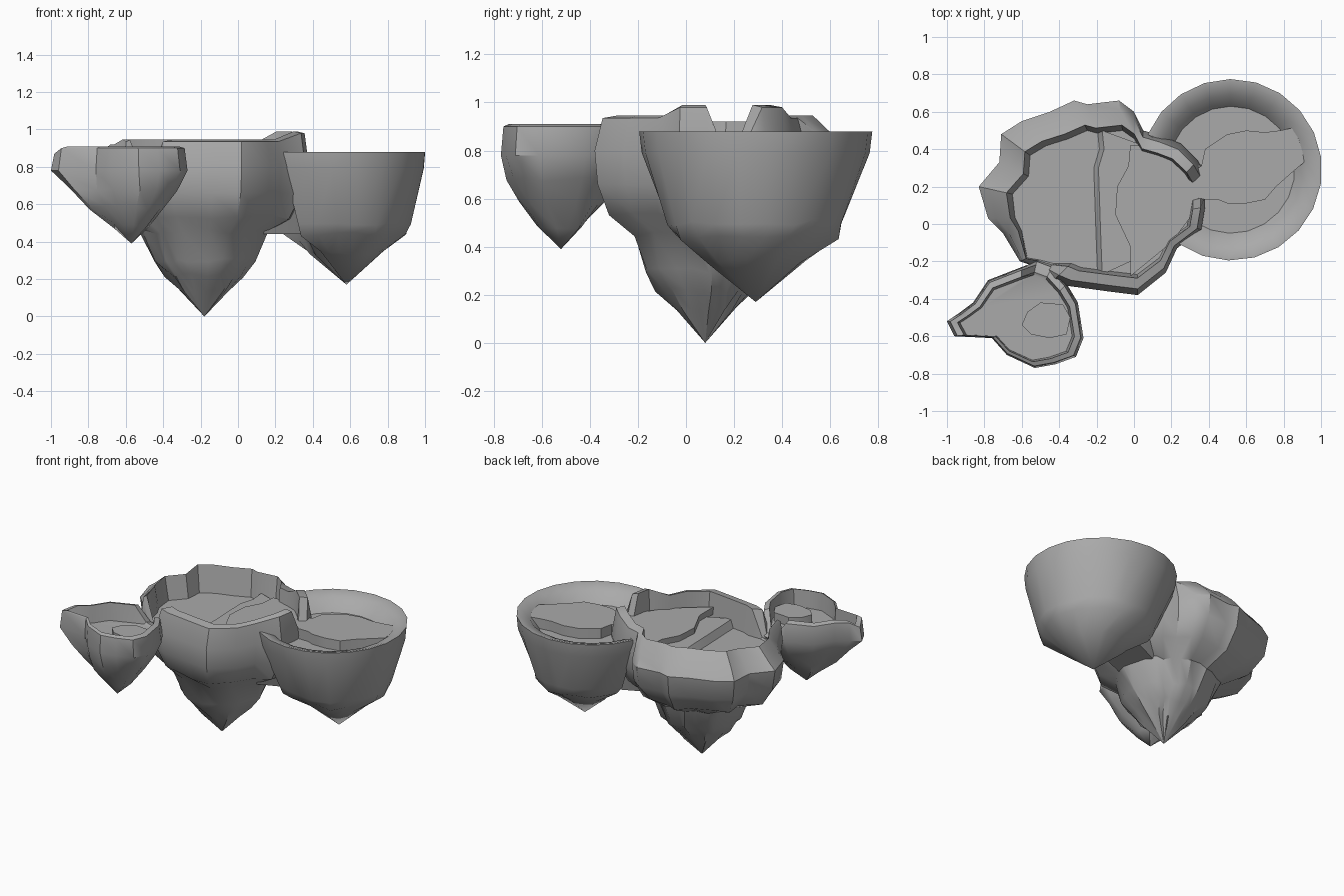
import bpy
import bmesh
import math
import random
from mathutils import Vector

random.seed(4)

if "Cube" in bpy.data.objects:
    bpy.data.objects.remove(bpy.data.objects["Cube"], do_unlink=True)

# Single stone colour
stone = bpy.data.materials.new("grey_stone")
stone.use_nodes = True
GREY = (0.4, 0.4, 0.4, 1)
stone.diffuse_color = GREY
stone.node_tree.nodes["Principled BSDF"].inputs["Base Color"].default_value = GREY


def finish(name, bm):
    """Turn a bmesh into a shaded object with the stone material."""
    bmesh.ops.recalc_face_normals(bm, faces=bm.faces)
    mesh = bpy.data.meshes.new(name)
    bm.to_mesh(mesh)
    bm.free()
    mesh.materials.append(stone)
    obj = bpy.data.objects.new(name, mesh)
    bpy.context.collection.objects.link(obj)
    bpy.ops.object.select_all(action='DESELECT')
    obj.select_set(True)
    bpy.context.view_layer.objects.active = obj
    bpy.ops.object.shade_smooth_by_angle(angle=math.radians(35))


def bridge(bm, lower, upper):
    count = len(lower)
    for i in range(count):
        j = (i + 1) % count
        bm.faces.new((lower[i], lower[j], upper[j], upper[i]))


# rings: (height, scale about the tip), bottom to top
# rim: (inward fraction, drop below the crest), outside to inside
# inset: old centre, new centre and scale from outline to floor
# heights, slope, wall: crest height, outward slope, wall thickness by point
def island(name, outline, tip, rings, rim, crest, inset, floor,
           heights={}, slope={}, wall={}):
    """Loft an inverted rock cone with a walled basin in its top."""
    bm = bmesh.new()
    tip = Vector(tip)
    old, new, scale = inset
    tops = [heights.get(i, crest) for i in range(len(outline))]
    points = [Vector(p) for p in outline]
    inner = []
    for i, p in enumerate(points):
        mapped = Vector([new[k] + scale[k] * (p[k] - old[k]) for k in range(2)])
        inner.append(p.lerp(mapped, wall.get(i, 1)))
    mean = sum((p - tip.xy).length for p in points) / len(points)

    # Rocky underside, rounder towards the tip
    loops = []
    for z, size in rings:
        loop = []
        rough = 0.012 if size < 0.9 else 0
        blend = min(1, 1.5 * (1 - size))
        for p, top in zip(points, tops):
            arm = p - tip.xy
            reach = arm.length + (mean - arm.length) * blend
            flat = tip.xy + arm.normalized() * reach * size
            jolt = Vector([random.uniform(-rough, rough) for _ in range(3)])
            loop.append(bm.verts.new(Vector((*flat, min(z, top - 0.01))) + jolt))
        loops.append(loop)

    # Rim, basin wall and floor
    for fraction, drop in rim:
        loop = []
        for i, p in enumerate(points):
            flat = p.lerp(inner[i], fraction)
            loop.append(bm.verts.new((*flat, tops[i] - drop * slope.get(i, 1))))
        loops.append(loop)
    loops.append([bm.verts.new((*p, floor)) for p in inner])

    for lower, upper in zip(loops, loops[1:]):
        bridge(bm, lower, upper)
    bm.faces.new(loops[-1])

    # Pointed bottom
    point = bm.verts.new(tip)
    first = loops[0]
    for i, vert in enumerate(first):
        bm.faces.new((point, vert, first[(i + 1) % len(first)]))
    finish(name, bm)


def slab(name, base, top, low, high):
    """Solid between a base polygon and a matching top polygon."""
    bm = bmesh.new()
    lower = [bm.verts.new((x, y, low)) for x, y in base]
    upper = [bm.verts.new((x, y, high)) for x, y in top]
    bridge(bm, lower, upper)
    bm.faces.new(lower)
    bm.faces.new(upper)
    finish(name, bm)


# Main island: gate posts on its left, a channel at its front right corner
main_outline = [
    (-.83, .2), (-.72, .33), (-.71, .48), (-.6, .55), (-.45, .6), (-.32, .66),
    (-.25, .64), (-.08, .66), (0, .6), (.05, .5), (.15, .47), (.25, .43),
    (.34, .34), (.38, .27), (.38, .15), (.38, .09), (.36, -.03), (.23, -.13),
    (.17, -.26), (.02, -.38), (-.14, -.36), (-.36, -.33), (-.43, -.3),
    (-.48, -.25), (-.55, -.22), (-.61, -.2), (-.7, -.05), (-.78, .03),
]
gate_post, gate_gap, channel, low_rim = 0.99, 0.85, 0.77, 0.92
main_heights = {
    0: low_rim, 1: low_rim, 27: low_rim,
    11: gate_post, 12: gate_post, 13: gate_gap, 14: gate_gap,
    15: gate_post, 16: gate_post, 23: channel, 24: channel,
}
shoulder = {i: 8 for i in (*range(9), 26, 27)}
island(
    "main_island", main_outline, (-.18, .08, 0),
    rings=[(.14, .23), (.22, .37), (.3, .49), (.45, .6), (.53, .84),
           (.66, .97), (.8, 1)],
    rim=[(.3, .01), (.82, 0)],
    crest=.945,
    inset=((-.225, .14), (-.175, .115), (.785, .74)),
    floor=.76,
    heights=main_heights,
    slope=shoulder,
    wall={23: .5, 24: .4, 25: .3, 26: .65, 27: .85},
)

# Stepped terrace in the main basin
shared_edge = [(.2, -.1), (.35, .1), (.35, .28), (.22, .36), (.05, .42)]
step_foot = [(-.2, .5), (-.19, .4), (-.22, .3), (-.21, 0), (-.2, -.27)]
step_edge = [(x + .03, y) for x, y in step_foot]
slab("terrace_step", step_foot + shared_edge, step_edge + shared_edge, .75, .81)
upper_edge = [(-.02, .42), (-.03, .31), (-.09, .2), (-.1, .05), (-.02, -.12), (-.02, -.28)]
slab("terrace_top", upper_edge + shared_edge, upper_edge + shared_edge, .8, .85)

# Rock bridge under the gate, joining the main and round islands
bridge_base = [(.1, 0), (.3, .08), (.46, .14), (.46, .4), (.3, .38), (.08, .28)]
bridge_top = [(.08, -.1), (.27, -.08), (.5, .05), (.5, .48), (.25, .42), (.05, .4)]
slab("rock_bridge", bridge_base, bridge_top, .44, .74)

# Large round island, flattened where it meets the main wall
CENTRE, RADIUS, STEPS = (.52, .29), .485, 18
START, END = math.radians(-125), math.radians(157)
round_outline = []
for step in range(STEPS):
    angle = START + (END - START) * step / (STEPS - 1)
    round_outline.append((CENTRE[0] + RADIUS * math.cos(angle),
                          CENTRE[1] + RADIUS * math.sin(angle)))
round_outline += [(.2, .4), (.33, .29), (.34, .14), (.3, 0)]
island(
    "round_island", round_outline, (.58, .29, .17),
    rings=[(.34, .45), (.44, .73), (.5, .78), (.79, .98)],
    rim=[(0, 0), (.1, 0), (.58, .025)],
    crest=.88,
    inset=(CENTRE, CENTRE, (.7, .7)),
    floor=.78,
    heights={STEPS + 1: gate_gap, STEPS + 2: gate_gap},
)

# Raised path from the gate across the round basin
path_outline = [
    (.3, .13), (.45, .13), (.5, .11), (.6, .11), (.7, .13), (.76, .2),
    (.85, .28), (.91, .33), (.88, .52), (.78, .5), (.7, .49), (.6, .5),
    (.5, .48), (.38, .4), (.36, .31), (.3, .27),
]
slab("round_path", path_outline, path_outline, .77, .85)

# Small island with a spout on its right end
small_outline = [
    (-1, -.52), (-.94, -.48), (-.86, -.42), (-.78, -.3), (-.6, -.23),
    (-.52, -.2), (-.44, -.23), (-.36, -.32), (-.3, -.42), (-.27, -.61),
    (-.31, -.71), (-.42, -.75), (-.53, -.77), (-.68, -.7), (-.76, -.61),
    (-.96, -.6),
]
island(
    "small_island", small_outline, (-.57, -.52, .39),
    rings=[(.48, .3), (.58, .6), (.68, .82), (.78, 1)],
    rim=[(.25, .01), (.8, 0)],
    crest=.91,
    inset=((-.635, -.485), (-.63, -.5), (.82, .8)),
    floor=.79,
    heights={0: .88, 5: .8, 6: .8},
)

# Low rock ledge in the small basin
ledge = [(-.6, -.54), (-.57, -.47), (-.5, -.42), (-.38, -.43), (-.34, -.5),
         (-.36, -.59), (-.45, -.61), (-.55, -.59)]
slab("small_ledge", ledge, ledge, .78, .85)
